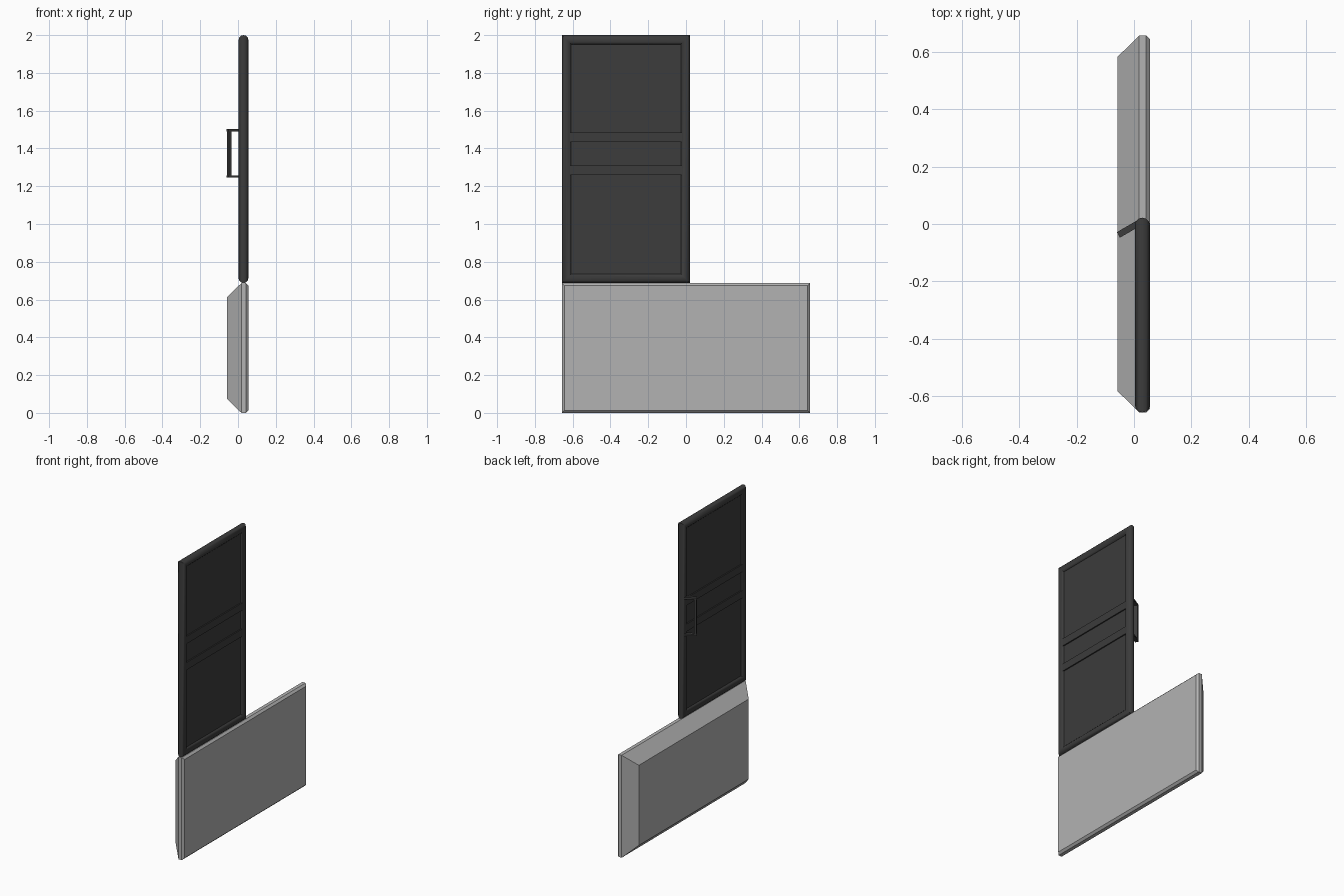
import bpy, bmesh, math
from mathutils import Vector, Matrix

cube = bpy.data.objects.get("Cube")
if cube:
    bpy.data.objects.remove(cube, do_unlink=True)


def material(name, value):
    m = bpy.data.materials.new(name)
    m.use_nodes = True
    col = (value, value, value, 1)
    m.diffuse_color = col
    m.node_tree.nodes["Principled BSDF"].inputs["Base Color"].default_value = col
    return m


GREY = material("painted metal grey", 0.45)
DARK = material("dark trim", 0.045)


def finish(name, bm, mat):
    bmesh.ops.recalc_face_normals(bm, faces=bm.faces)
    mesh = bpy.data.meshes.new(name)
    bm.to_mesh(mesh)
    bm.free()
    mesh.materials.append(mat)
    obj = bpy.data.objects.new(name, mesh)
    bpy.context.collection.objects.link(obj)
    return obj


def rect_loft(name, y0, y1, z0, z1, profile, mat, ring=False):
    """Loft rectangles given by (x, inset); ring closes the profile on itself."""
    bm = bmesh.new()
    loops = []
    for x, i in profile:
        corners = ((y0 + i, z0 + i), (y1 - i, z0 + i), (y1 - i, z1 - i), (y0 + i, z1 - i))
        loops.append([bm.verts.new((x, y, z)) for y, z in corners])
    pairs = list(zip(loops, loops[1:]))
    if ring:
        pairs.append((loops[-1], loops[0]))
    else:
        bm.faces.new(loops[0])
        bm.faces.new(loops[-1])
    for a, b in pairs:
        for k in range(4):
            n = (k + 1) % 4
            bm.faces.new((a[k], a[n], b[n], b[k]))
    return finish(name, bm, mat)


def box(name, lo, hi, mat, matrix=Matrix()):
    lo, hi = Vector(lo), Vector(hi)
    bm = bmesh.new()
    bmesh.ops.create_cube(bm, size=1)
    bmesh.ops.scale(bm, vec=hi - lo, verts=bm.verts)
    bmesh.ops.translate(bm, vec=(lo + hi) / 2, verts=bm.verts)
    bm.transform(matrix)
    return finish(name, bm, mat)


# Lower panel: deep chamfer on one side, narrow bevel on the other
rect_loft("lower_panel", -0.657, 0.657, 0, 0.687,
          [(-0.058, 0.075), (0.018, 0), (0.042, 0), (0.055, 0.013)], GREY)

# Rounded upper frame
CX, R = 0.029, 0.026
tube = [(CX + R * math.cos(math.tau * k / 12), R - R * math.sin(math.tau * k / 12))
        for k in range(12)]
frame = rect_loft("upper_frame", -0.657, 0.022, 0.687, 2.0, tube, DARK, ring=True)
bpy.context.view_layer.objects.active = frame
frame.select_set(True)
bpy.ops.object.shade_smooth_by_angle(angle=math.radians(35))
frame.select_set(False)

# Recessed pane and its two cross bars
box("upper_pane", (CX - 0.01, -0.625, 0.72), (CX + 0.01, -0.01, 1.97), DARK)
for name, z in (("lower_cross_bar", 1.26), ("upper_cross_bar", 1.435)):
    box(name, (CX - 0.018, -0.615, z), (CX + 0.018, -0.02, z + 0.05), DARK)

# Angled pull handle on the frame edge
turn = Matrix.Translation((0.02, 0.005, 0)) @ Matrix.Rotation(math.radians(30), 4, "Z")
for name, z in (("handle_lower_arm", 1.245), ("handle_upper_arm", 1.49)):
    box(name, (-0.086, -0.011, z), (0, 0.011, z + 0.012), DARK, turn)
box("handle_grip", (-0.084, -0.011, 1.25), (-0.068, 0.011, 1.5), DARK, turn)
